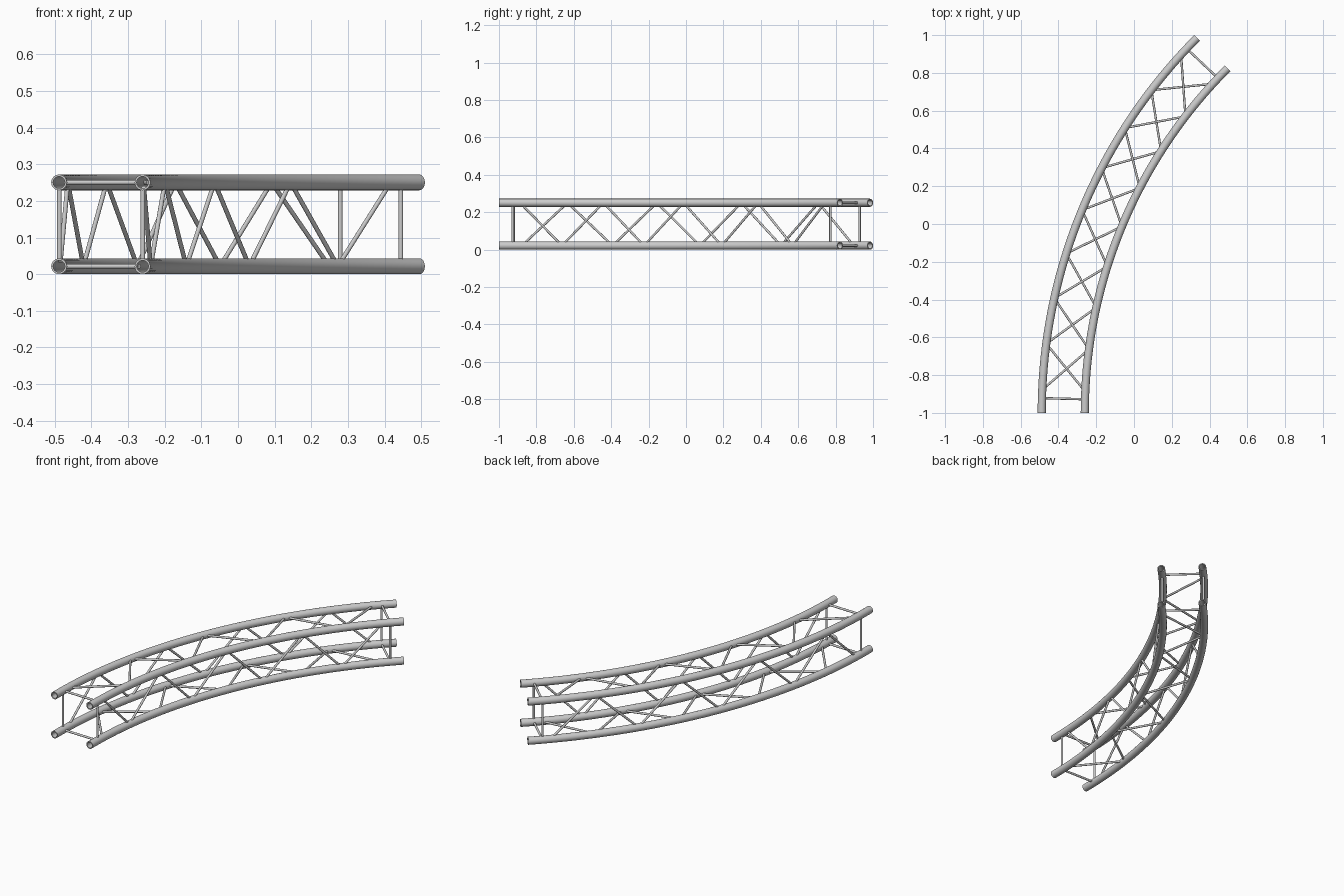
import bpy, bmesh
from math import sin, cos, pi, radians
from mathutils import Vector

if "Cube" in bpy.data.objects:
    bpy.data.objects.remove(bpy.data.objects["Cube"])

R_OUT, R_IN = 2.807, 2.579        # chord arc radii
CX = -0.4885 + R_OUT              # arc centre
TUBE, BORE, ROD = 0.0215, 0.016, 0.0062
Z_LOW, Z_HIGH = 0.0215, 0.2505
SWEEP, BAYS = 45, 8


def point(radius, deg, z):
    a = radians(deg)
    return Vector((CX - radius * cos(a), -1 + radius * sin(a), z))


def finish(bm, name):
    bmesh.ops.recalc_face_normals(bm, faces=bm.faces[:])
    me = bpy.data.meshes.new(name)
    bm.to_mesh(me)
    bm.free()
    ob = bpy.data.objects.new(name, me)
    bpy.context.collection.objects.link(ob)
    bpy.ops.object.select_all(action='DESELECT')
    ob.select_set(True)
    bpy.context.view_layer.objects.active = ob
    bpy.ops.object.shade_smooth_by_angle(angle=radians(35))
    return ob


def chord(name, radius, z, steps=45, sides=24):
    """Hollow tube swept along the arc, with annular ends."""
    bm = bmesh.new()
    walls = []
    for r in (TUBE, BORE):
        rings = []
        for i in range(steps + 1):
            deg = SWEEP * i / steps
            rings.append([bm.verts.new(point(radius + r * cos(2 * pi * k / sides), deg,
                                             z + r * sin(2 * pi * k / sides)))
                          for k in range(sides)])
        walls.append(rings)
    for rings in walls:
        for a, b in zip(rings, rings[1:]):
            for k in range(sides):
                n = (k + 1) % sides
                bm.faces.new((a[k], a[n], b[n], b[k]))
    for end in (0, -1):
        a, b = walls[0][end], walls[1][end]
        for k in range(sides):
            n = (k + 1) % sides
            bm.faces.new((a[k], a[n], b[n], b[k]))
    return finish(bm, name)


def rods(name, pairs):
    """Thin round bars between chords, ends trimmed inside the tube walls."""
    bm = bmesh.new()
    for a, b in pairs:
        d = (b - a).normalized()
        a, b = a + d * 0.019, b - d * 0.019
        rot = d.to_track_quat('Z', 'Y').to_matrix().to_4x4()
        rot.translation = (a + b) / 2
        bmesh.ops.create_cone(bm, cap_ends=True, segments=14, radius1=ROD, radius2=ROD,
                              depth=(b - a).length, matrix=rot)
    return finish(bm, name)


# four main chords
corners = {
    "outer_lower": (R_OUT, Z_LOW), "outer_upper": (R_OUT, Z_HIGH),
    "inner_lower": (R_IN, Z_LOW), "inner_upper": (R_IN, Z_HIGH),
}
for name, (r, z) in corners.items():
    chord(name + "_chord", r, z)

# zigzag lacing on each of the four sides, plus square end braces
sides = {
    "top": ("outer_upper", "inner_upper"),
    "bottom": ("inner_lower", "outer_lower"),
    "outer": ("outer_lower", "outer_upper"),
    "inner": ("inner_upper", "inner_lower"),
}
for name, pair in sides.items():
    c = [corners[p] for p in pair]
    nodes = [point(c[k % 2][0], 2.5 + 5 * k, c[k % 2][1]) for k in range(BAYS + 1)]
    rods(name + "_diagonals", list(zip(nodes, nodes[1:])))
    rods(name + "_end_braces", [(point(c[0][0], d, c[0][1]), point(c[1][0], d, c[1][1]))
                                for d in (1.6, SWEEP - 1.6)])
